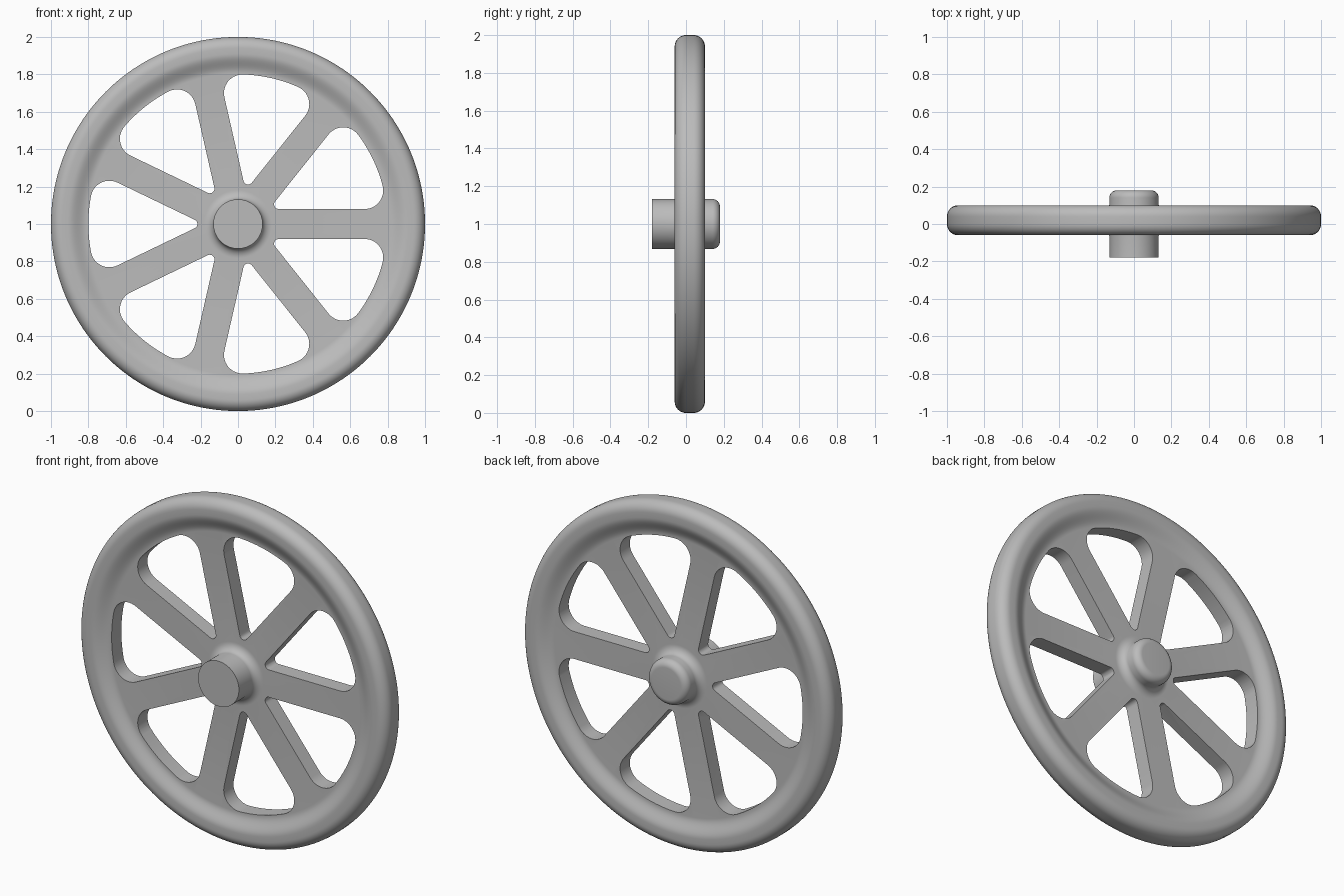
import bpy
import bmesh
from math import sin, cos, pi, radians, sqrt, atan2
from mathutils import Matrix, Vector

cube = bpy.data.objects.get("Cube")
if cube:
    bpy.data.objects.remove(cube, do_unlink=True)

SPOKES = 7
STEP = 2 * pi / SPOKES
HALF_SPOKE = 0.08
HOLE_R = 0.8
CENTRE = Vector((0, 0, 1))
WEB_FRONT, WEB_BACK = -0.025, 0.065
RIM_FRONT, RIM_BACK = -0.06, 0.1
HUB_R, HUB_END = 0.132, 0.18


def arc(cx, cy, rx, ry, start, end, n=10):
    """Points on an elliptical arc, angles in radians."""
    return [(cx + rx * cos(start + (end - start) * i / n),
             cy + ry * sin(start + (end - start) * i / n)) for i in range(n + 1)]


def s_curve(r0, y0, r1, y1, n=10):
    """Smooth ramp between two levels."""
    return [(r0 + (r1 - r0) * i / n,
             y0 + (y1 - y0) * (1 - cos(pi * i / n)) / 2) for i in range(n + 1)]


def new_object(name, bm):
    bmesh.ops.recalc_face_normals(bm, faces=bm.faces)
    mesh = bpy.data.meshes.new(name)
    bm.to_mesh(mesh)
    bm.free()
    obj = bpy.data.objects.new(name, mesh)
    bpy.context.collection.objects.link(obj)
    return obj


# Wheel section (radius, y): front of hub, web, rim, then back of web and hub
f, c = 0.05, 0.06
profile = [(0, -HUB_END), (HUB_R, -HUB_END)]
profile += arc(HUB_R + f, WEB_FRONT - 0.04, f, 0.04, pi, pi / 2)
profile += s_curve(0.805, WEB_FRONT, 0.91, RIM_FRONT)
profile += arc(1 - c, RIM_FRONT + c, c, c, -pi / 2, 0)
profile += arc(1 - c, RIM_BACK - c, c, c, 0, pi / 2)
profile += s_curve(0.91, RIM_BACK, 0.805, WEB_BACK)
profile += arc(HUB_R + f, WEB_BACK + 0.04, f, 0.04, -pi / 2, -pi)
profile += arc(HUB_R - 0.04, HUB_END - 0.04, 0.04, 0.04, 0, pi / 2)
profile += [(0, HUB_END)]

bm = bmesh.new()
verts = [bm.verts.new((r, y, 1)) for r, y in profile]
edges = [bm.edges.new(pair) for pair in zip(verts, verts[1:])]
bmesh.ops.spin(bm, geom=verts + edges, cent=CENTRE, axis=(0, 1, 0),
               angle=2 * pi, steps=168)
bmesh.ops.remove_doubles(bm, verts=bm.verts, dist=0.0001)
wheel = new_object("spoked_wheel", bm)

# Outline of one opening between two spokes, with rounded corners
small, big = 0.025, 0.1
inner = (HALF_SPOKE + small) / sin(STEP / 2)
cy = HALF_SPOKE + big
cx = sqrt((HOLE_R - big) ** 2 - cy ** 2)
lean = atan2(cy, cx)
far = STEP - lean
side = STEP + pi / 2
outline = arc(inner * cos(STEP / 2), inner * sin(STEP / 2), small, small, side, 1.5 * pi)
outline += arc(cx, cy, big, big, -pi / 2, lean, 14)
outline += arc(0, 0, HOLE_R, HOLE_R, lean, far, 16)[1:-1]
outline += arc((HOLE_R - big) * cos(far), (HOLE_R - big) * sin(far), big, big, far, side, 14)

# Cutter with all the openings
bm = bmesh.new()
for k in range(SPOKES):
    turn = Matrix.Translation(CENTRE) @ Matrix.Rotation(k * STEP, 4, 'Y')
    face = bm.faces.new([bm.verts.new(turn @ Vector((x, -0.3, z))) for x, z in outline])
    top = bmesh.ops.extrude_face_region(bm, geom=[face])["geom"]
    bmesh.ops.translate(bm, vec=(0, 0.6, 0),
                        verts=[g for g in top if isinstance(g, bmesh.types.BMVert)])
cutter = new_object("opening_cutter", bm)
cutter.hide_render = True

cut = wheel.modifiers.new("openings", 'BOOLEAN')
cut.operation = 'DIFFERENCE'
cut.solver = 'EXACT'
cut.object = cutter
bpy.ops.object.select_all(action='DESELECT')
bpy.context.view_layer.objects.active = wheel
wheel.select_set(True)
bpy.ops.object.modifier_apply(modifier=cut.name)
bpy.data.objects.remove(cutter, do_unlink=True)
bpy.ops.object.shade_smooth_by_angle(angle=radians(35))

# Plain grey finish
grey = bpy.data.materials.new("plain_grey")
grey.use_nodes = True
grey.diffuse_color = (0.5, 0.5, 0.5, 1)
grey.node_tree.nodes["Principled BSDF"].inputs["Base Color"].default_value = (0.5, 0.5, 0.5, 1)
wheel.data.materials.clear()
wheel.data.materials.append(grey)
